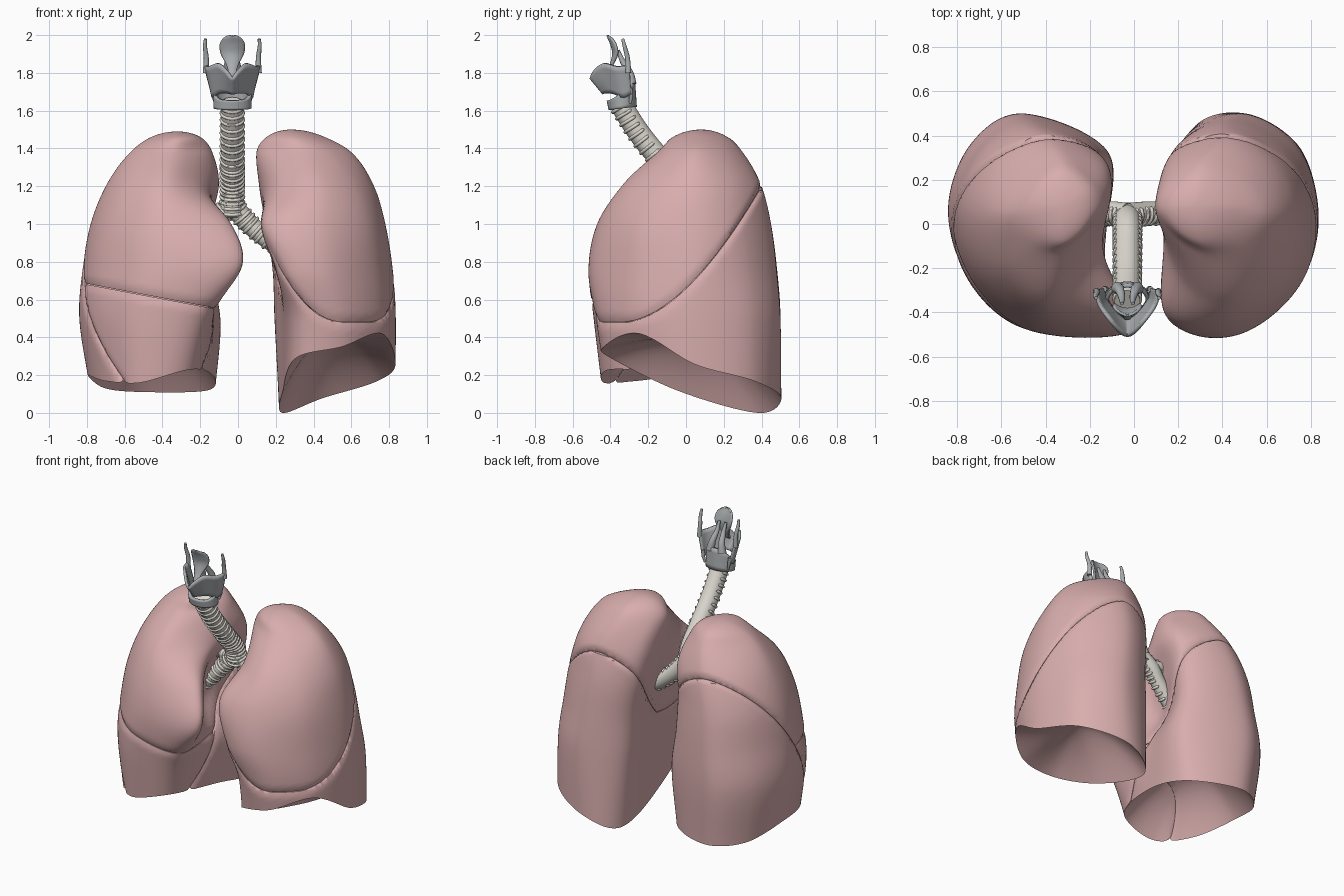
import bpy, bmesh, math
from mathutils import Vector as V

if "Cube" in bpy.data.objects:
    bpy.data.objects.remove(bpy.data.objects["Cube"])


def material(name, rgb):
    m = bpy.data.materials.new(name)
    m.diffuse_color = (*rgb, 1)
    m.use_nodes = True
    m.node_tree.nodes["Principled BSDF"].inputs["Base Color"].default_value = m.diffuse_color
    return m


PINK = material("lung_pink", (0.69, 0.42, 0.42))
CREAM = material("airway_cream", (0.72, 0.69, 0.63))
GREY = material("cartilage_grey", (0.40, 0.42, 0.43))


def spline(ks, ps, t):
    n = len(ks)
    i = next((j for j in range(n - 2) if t < ks[j + 1]), n - 2)

    def slope(j):
        a, b = max(j - 1, 0), min(j + 1, n - 1)
        return (ps[b] - ps[a]) / (ks[b] - ks[a])
    h = ks[i + 1] - ks[i]
    u = (t - ks[i]) / h
    return (ps[i] * (2*u**3 - 3*u*u + 1) + slope(i) * (h * (u**3 - 2*u*u + u))
            + ps[i + 1] * (3*u*u - 2*u**3) + slope(i + 1) * (h * (u**3 - u*u)))


def around(ps, count):
    n = len(ps)
    keys, vals = list(range(-1, n + 2)), [ps[-1], *ps, ps[0], ps[1]]
    return [spline(keys, vals, n * i / count) for i in range(count)]


def along(ps, count):
    return [spline(list(range(len(ps))), ps, (len(ps) - 1) * i / (count - 1)) for i in range(count)]


def loft(bm, rows, closed=True, caps=False):
    vs = [[bm.verts.new(p) for p in r] for r in rows]
    n = len(rows[0])
    for a, b in zip(vs, vs[1:]):
        for i in range(n if closed else n - 1):
            j = (i + 1) % n
            bm.faces.new((a[i], a[j], b[j], b[i]))
    if caps:
        bm.faces.new(vs[0])
        bm.faces.new(vs[-1])


def tube(bm, pts, radii, ref, sides=16):
    rows = []
    for i, p in enumerate(pts):
        t = (pts[min(i + 1, len(pts) - 1)] - pts[max(i - 1, 0)]).normalized()
        a = t.cross(ref).normalized()
        b = t.cross(a)
        r = radii[i] if isinstance(radii, list) else radii
        rows.append([p + (a * math.cos(k) + b * math.sin(k)) * r
                     for k in (2 * math.pi * s / sides for s in range(sides))])
    loft(bm, rows, True, True)


def finish(name, bm, mat, thick=0, angle=45):
    bmesh.ops.recalc_face_normals(bm, faces=bm.faces)
    me = bpy.data.meshes.new(name)
    bm.to_mesh(me)
    bm.free()
    me.materials.append(mat)
    me.shade_smooth()
    me.set_sharp_from_angle(angle=math.radians(angle))
    ob = bpy.data.objects.new(name, me)
    bpy.context.collection.objects.link(ob)
    if thick:
        m = ob.modifiers.new("thickness", "SOLIDIFY")
        m.thickness, m.offset = thick, 0
    return ob


# Lung body: cross-sections from apex down, then a hollow diaphragm surface
def lung(sign, apex, levels, rings, edge, dome, count=112, rows_n=80):
    top = apex[2]
    keys = [0] + [math.sqrt(top - z) for z in levels]
    dense = [[V(apex[:2])] * count]
    for r in rings:
        dense.append(around([V(r[i:i + 2]) for i in range(0, 16, 2)], count))
    low = around(edge, count)
    rows = []
    for i in range(rows_n + 1):
        row = []
        for k in range(count):
            s = math.sqrt(top - low[k]) * i / rows_n
            p = spline(keys, [d[k] for d in dense], s)
            row.append(V((sign * p.x, p.y, top - s * s)))
        rows.append(row)
    rim = rows[-1]
    mid = sum(rim, V()) / count
    for i in range(15, -1, -1):
        s = i / 16
        rows.append([V((mid.x + (p.x - mid.x) * s, mid.y + (p.y - mid.y) * s,
                        dome + (p.z - dome) * s * s)) for p in rim])
    bm = bmesh.new()
    loft(bm, rows)
    bmesh.ops.remove_doubles(bm, verts=bm.verts, dist=1e-5)
    bmesh.ops.recalc_face_normals(bm, faces=bm.faces)
    return bm


# Split along a curved fissure z = f(x, y), leaving a soft groove
def split(bm, f):
    def shear(b, d):
        for v in b.verts:
            v.co.z += d * f(v.co.x, v.co.y)

    def cut(b, z, **kw):
        bmesh.ops.bisect_plane(b, geom=b.verts[:] + b.edges[:] + b.faces[:], dist=1e-6,
                               plane_co=(0, 0, z), plane_no=(0, 0, 1), **kw)
    bm.normal_update()
    shear(bm, -1)
    cut(bm, 0)
    bm.normal_update()
    for v in bm.verts:
        k = 0.012 * math.exp(-(v.co.z / 0.018) ** 2)
        v.co.x -= v.normal.x * k
        v.co.y -= v.normal.y * k
    parts = []
    for side in (1, -1):
        c = bm.copy()
        cut(c, 0.002 * side, clear_inner=side > 0, clear_outer=side < 0)
        cap = bmesh.ops.holes_fill(c, edges=[e for e in c.edges if e.is_boundary], sides=0)
        bmesh.ops.triangulate(c, faces=cap["faces"])
        shear(c, 1)
        bmesh.ops.recalc_face_normals(c, faces=c.faces)
        parts.append(c)
    bm.free()
    return parts


# Ring order: medial back, back, back side, side, front side, front, medial front, medial
left = lung(1, (.28, .08, 1.5), (1.46, 1.38, 1.2, 1.0, .75, .5, 0), (
    (.19, .16, .30, .22, .40, .17, .46, .07, .40, -.03, .30, -.07, .20, -.02, .15, .07),
    (.15, .20, .32, .30, .50, .22, .60, .05, .50, -.10, .35, -.15, .20, -.08, .10, .06),
    (.15, .28, .40, .40, .62, .28, .72, .05, .63, -.20, .42, -.34, .22, -.25, .12, .02),
    (.17, .32, .42, .45, .68, .30, .78, .04, .69, -.27, .42, -.46, .14, -.40, .15, -.02),
    (.20, .34, .45, .48, .71, .33, .82, .04, .73, -.28, .47, -.50, .22, -.45, .21, -.05),
    (.21, .36, .48, .50, .74, .35, .835, .04, .76, -.26, .54, -.46, .30, -.42, .23, -.05),
    (.235, .38, .45, .505, .74, .36, .83, .04, .74, -.20, .55, -.38, .30, -.37, .24, -.05)),
    (0, .08, .17, .26, .42, .35, .29, .12), .40)
right = lung(-1, (.32, .08, 1.49), (1.46, 1.38, 1.2, 1.0, .78, .5, .1), (
    (.22, .16, .32, .22, .42, .17, .46, .07, .40, -.03, .32, -.07, .24, -.02, .20, .07),
    (.17, .20, .33, .30, .48, .22, .57, .05, .48, -.10, .35, -.14, .23, -.06, .14, .07),
    (.13, .28, .40, .40, .61, .28, .70, .05, .60, -.20, .40, -.33, .22, -.22, .12, .05),
    (.15, .30, .45, .45, .68, .32, .78, .05, .67, -.25, .40, -.44, .04, -.38, .20, -.05),
    (.15, .32, .48, .48, .71, .34, .82, .05, .71, -.27, .42, -.49, -.02, -.46, .24, -.08),
    (.12, .33, .50, .50, .74, .36, .84, .06, .74, -.27, .50, -.47, .17, -.43, .13, -.02),
    (.16, .33, .48, .48, .70, .34, .78, .05, .70, -.25, .52, -.43, .28, -.38, .14, -.02)),
    (.12, .11, .13, .20, .17, .16, .23, .20), .45)


def left_fissure(x, y):
    lift = 2.7 * max(0, .55 - x) ** 2 * min(1, max(0, -2.4 * y))
    return .48 + 1.25 * max(0, y + .33) ** 1.75 + lift


# Lobes
upper, lower = split(left, left_fissure)
finish("left_upper_lobe", upper, PINK)
finish("left_lower_lobe", lower, PINK)
front, lower = split(right, lambda x, y: .573 + 1.431 * y - .217 * x)
upper, middle = split(front, lambda x, y: .53 - .19 * x)
finish("right_upper_lobe", upper, PINK)
finish("right_middle_lobe", middle, PINK)
finish("right_lower_lobe", lower, PINK)


# Airways with open cartilage rings facing forward
def airway(name, pts, r0, r1, rings):
    path = along([V(p) for p in pts], 40)
    bm = bmesh.new()
    tube(bm, path, [r0 + (r1 - r0) * i / 39 for i in range(40)], V((0, 1, 0)), 32)
    finish(name, bm, CREAM)
    bm = bmesh.new()
    for k in range(rings):
        i = round(1 + 37 * k / (rings - 1))
        t = (path[i + 1] - path[i - 1]).normalized()
        fwd = (t * t.y - V((0, 1, 0))).normalized()
        side = t.cross(fwd)
        r = r0 + (r1 - r0) * i / 39
        arc = [path[i] + (fwd * math.cos(a) + side * math.sin(a)) * r
               for a in (math.radians(-125 + 250 * j / 24) for j in range(25))]
        tube(bm, arc, [.003] + [.009] * 23 + [.003], t, 8)
    finish(name + "_rings", bm, CREAM)


airway("trachea", [(-.03, -.35, 1.64), (-.03, -.24, 1.47), (-.03, -.1, 1.3),
                   (-.03, 0, 1.18), (-.03, .04, 1.05)], .058, .06, 20)
airway("left_bronchus", [(-.03, .04, 1.1), (.06, .05, 1.0), (.17, .05, .91), (.3, .05, .84)], .055, .045, 12)
airway("right_bronchus", [(-.03, .04, 1.1), (-.1, .05, 1.04), (-.17, .04, .96), (-.28, .03, .84)], .055, .045, 11)
airway("right_upper_bronchus", [(-.09, .05, 1.06), (-.17, .06, 1.07), (-.28, .07, 1.1)], .04, .03, 7)

# Thyroid cartilage: folded shield, with upper and lower horns
CX = -.03
half_top = [(.145, -.30, 1.84), (.125, -.37, 1.835), (.075, -.44, 1.85), (.03, -.49, 1.81), (0, -.505, 1.775)]
half_low = [(.105, -.29, 1.69), (.10, -.33, 1.67), (.07, -.38, 1.69), (.03, -.42, 1.695), (0, -.435, 1.69)]


def full(half):
    return [V((CX - x, y, z)) for x, y, z in half] + [V((CX + x, y, z)) for x, y, z in half[-2::-1]]


tops, lows = along(full(half_top), 33), along(full(half_low), 33)
bm = bmesh.new()
loft(bm, [[a.lerp(b, k / 6) for a, b in zip(tops, lows)] for k in range(7)], closed=False)
finish("thyroid_cartilage", bm, GREY, .016)
bm = bmesh.new()
for s in (-1, 1):
    horn = along([V((CX + s * x, y, z)) for x, y, z in
                  ((.14, -.305, 1.80), (.138, -.31, 1.88), (.145, -.325, 1.94), (.142, -.335, 1.98))], 14)
    tube(bm, horn, [.016 - .0006 * i for i in range(14)], V((0, 1, 0)), 10)
    horn = [V((CX + s * x, y, z)) for x, y, z in ((.105, -.295, 1.72), (.10, -.29, 1.68), (.09, -.295, 1.64))]
    tube(bm, horn, [.013, .011, .008], V((0, 1, 0)), 10)
finish("thyroid_horns", bm, GREY)

# Cricoid cartilage: signet ring, tall at the back
bm = bmesh.new()
rows = []
for k in range(6):
    row = []
    for i in range(48):
        a = 2 * math.pi * i / 48
        back = (1 + math.sin(a)) / 2
        z0, z1 = 1.605 + .015 * back, 1.655 + .11 * back ** 1.5
        row.append(V((CX + .092 * math.cos(a), -.335 + .066 * math.sin(a) - .01 * k / 5, z0 + (z1 - z0) * k / 5)))
    rows.append(row)
loft(bm, rows)
finish("cricoid_cartilage", bm, GREY, .018)

# Arytenoid cartilages
bm = bmesh.new()
for s in (-1, 1):
    pts = along([V((CX + s * x, y, z)) for x, y, z in
                 ((.045, -.29, 1.74), (.035, -.30, 1.80), (.025, -.335, 1.86), (.025, -.36, 1.92))], 12)
    tube(bm, pts, [.028 - .0018 * i for i in range(12)], V((1, 0, 0)), 12)
finish("arytenoid_cartilages", bm, GREY)

# Epiglottis: curved leaf
spine = along([V((.012, -.43, 1.78)), V((.028, -.40, 1.84)), V((.058, -.385, 1.90)),
               V((.064, -.395, 1.95)), V((.045, -.41, 1.985)), V((.008, -.415, 1.998))], 22)
bm = bmesh.new()
loft(bm, [[V((CX + p.x * j / 6, p.y + .022 * (j / 6) ** 2 * p.x / .06, p.z)) for j in range(-6, 7)]
          for p in spine], closed=False)
finish("epiglottis", bm, GREY, .012)
